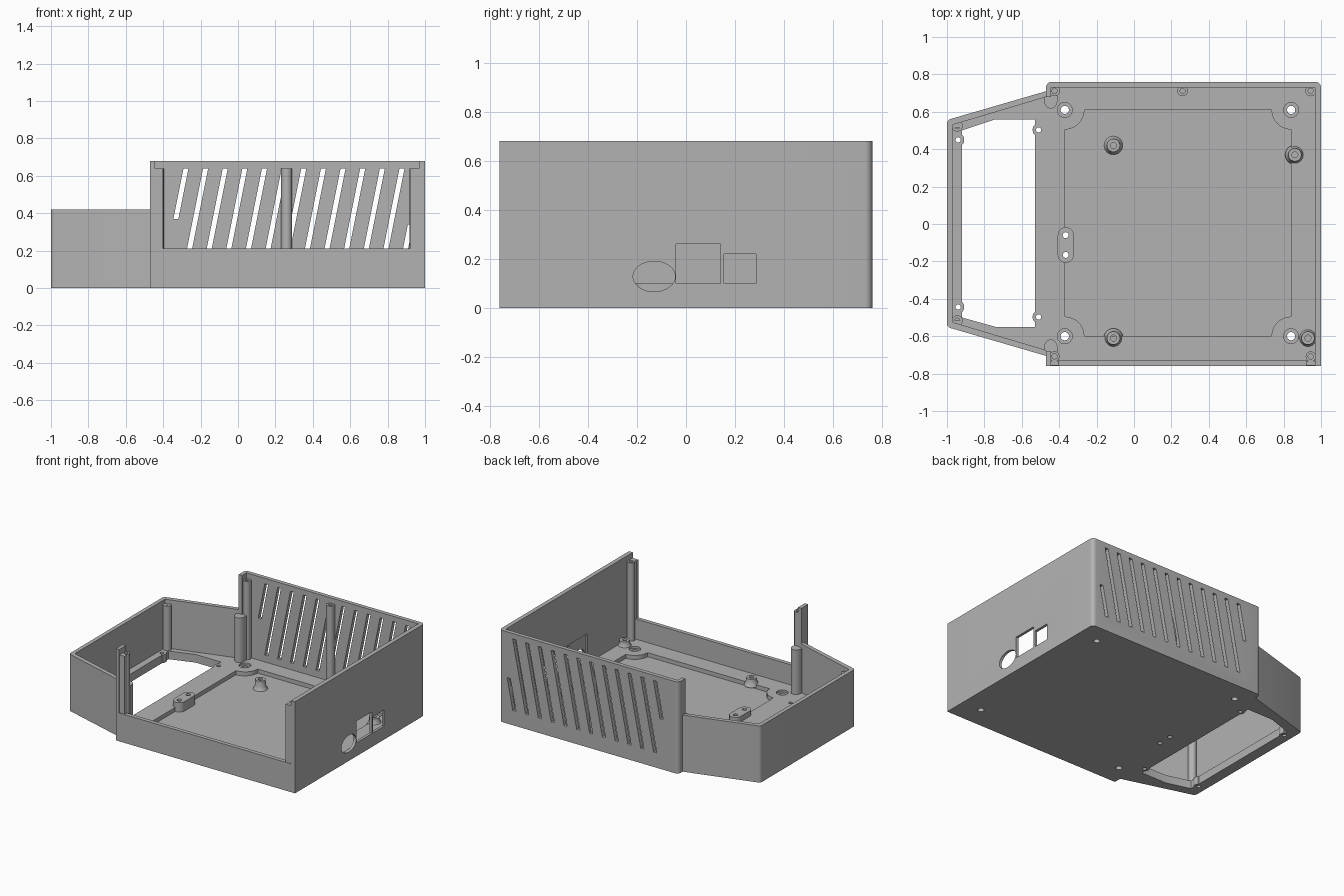
import bpy
import bmesh
from math import cos, sin, pi, radians
from mathutils import Matrix

old = bpy.data.objects.get("Cube")
if old:
    bpy.data.objects.remove(old)

GREY = (0.45, 0.45, 0.45, 1)
mat = bpy.data.materials.new("grey plastic")
mat.use_nodes = True
mat.diffuse_color = GREY
mat.node_tree.nodes["Principled BSDF"].inputs["Base Color"].default_value = GREY

FLOOR, TOP, LOW_TOP, POST_TOP = 0.06, 0.68, 0.42, 0.64


def finish(name, bm):
    bmesh.ops.recalc_face_normals(bm, faces=bm.faces)
    mesh = bpy.data.meshes.new(name)
    bm.to_mesh(mesh)
    bm.free()
    mesh.materials.append(mat)
    ob = bpy.data.objects.new(name, mesh)
    bpy.context.collection.objects.link(ob)
    return ob


def prism(name, pts, lo, hi, axis="z"):
    """Extrude a 2D outline along an axis."""
    place = {"z": lambda a, b, h: (a, b, h),
             "x": lambda a, b, h: (h, a, b),
             "y": lambda a, b, h: (a, h, b)}[axis]
    bm = bmesh.new()
    low = [bm.verts.new(place(a, b, lo)) for a, b in pts]
    high = [bm.verts.new(place(a, b, hi)) for a, b in pts]
    bm.faces.new(low)
    bm.faces.new(high)
    for i in range(len(pts)):
        j = (i + 1) % len(pts)
        bm.faces.new((low[i], low[j], high[j], high[i]))
    return finish(name, bm)


def lathe(name, profile, x, y, steps=24):
    """Spin an (r, z) profile about a vertical axis."""
    bm = bmesh.new()
    verts = [bm.verts.new((r, 0, z)) for r, z in profile]
    edges = [bm.edges.new(p) for p in zip(verts, verts[1:])]
    bmesh.ops.spin(bm, geom=verts + edges, cent=(0, 0, 0), axis=(0, 0, 1),
                   angle=2 * pi, steps=steps)
    bmesh.ops.remove_doubles(bm, verts=bm.verts, dist=1e-5)
    bm.transform(Matrix.Translation((x, y, 0)))
    return finish(name, bm)


def arc(x, y, rx, ry, start, end, n=8):
    return [(x + rx * cos(radians(start + (end - start) * i / n)),
             y + ry * sin(radians(start + (end - start) * i / n))) for i in range(n + 1)]


def disc(x, y, rx, ry=None, n=24):
    return arc(x, y, rx, ry or rx, 0, 360, n)[:-1]


def rect(x0, x1, y0, y1):
    return [(x0, y0), (x1, y0), (x1, y1), (x0, y1)]


def cut(ob, pts, lo, hi, axis="z"):
    """Remove a prism from an object."""
    cutter = prism("cutter", pts, lo, hi, axis)
    cutter.hide_render = True
    mod = ob.modifiers.new("cut", "BOOLEAN")
    mod.operation = "DIFFERENCE"
    mod.solver = "EXACT"
    mod.object = cutter
    bpy.context.view_layer.objects.active = ob
    bpy.ops.object.modifier_apply(modifier=mod.name)
    bpy.data.objects.remove(cutter)


# Main tray, open at the top, the left side and most of the front
main = prism("main_shell", [(-0.47, -0.76), (1, -0.76)] + arc(0.97, 0.73, 0.03, 0.03, 0, 90)
             + arc(-0.44, 0.73, 0.03, 0.03, 90, 180), 0, TOP)
cut(main, rect(-0.443, 0.968, -0.73, 0.73), FLOOR, 1)
cut(main, rect(-0.6, -0.40, -0.68, 0.68), FLOOR, 1)
cut(main, rect(-0.443, 0.968, -0.9, -0.7), 0.21, 1)

# Sunken floor panel with round lands at its corners
R = 0.105
X0, X1, Y0, Y1 = -0.37, 0.84, -0.60, 0.61
cut(main, arc(X0, Y0, R, R, 90, 0) + arc(X1, Y0, R, R, 180, 90)
    + arc(X1, Y1, R, R, 270, 180) + arc(X0, Y1, R, R, 360, 270), 0.03, 0.2)
for x in (X0, X1):
    for y in (Y0, Y1):
        cut(main, disc(x, y, 0.04), 0.045, 0.2)
        cut(main, disc(x, y, 0.022), -0.1, 0.2)

# Slanted vents in the back wall
SLANT, HALF = 0.2, 0.0135
for i in range(13):
    top_x = -0.278 + 0.105 * i
    z0 = 0.37 if i == 0 else 0.11
    z1 = 0.34 if i == 12 else POST_TOP
    a, b = (top_x - SLANT * (POST_TOP - z) for z in (z0, z1))
    cut(main, [(a - HALF, z0), (a + HALF, z0), (b + HALF, z1), (b - HALF, z1)],
        0.70, 0.80, "y")

# Connector openings and the thinned wall behind them
cut(main, rect(-0.23, 0.35, FLOOR + 0.005, 0.28), 0.90, 0.98, "x")
cut(main, disc(-0.13, 0.128, 0.086, 0.062, 32), 0.9, 1.1, "x")
cut(main, rect(-0.04, 0.14, 0.10, 0.26), 0.9, 1.1, "x")
cut(main, rect(0.155, 0.285, 0.10, 0.22), 0.9, 1.1, "x")

# Lower side bay with slanted walls and a large floor window
bay = prism("side_bay", [(-0.47, -0.705), (-0.47, 0.71)] + arc(-0.975, 0.537, 0.025, 0.025, 107, 180, 4)
            + arc(-0.975, -0.532, 0.025, 0.025, 180, 253, 4), 0, LOW_TOP)
cut(bay, [(-0.4, -0.695), (-0.4, 0.70), (-0.97, 0.53), (-0.97, -0.525)], FLOOR, 1)
cut(bay, [(-0.92, -0.50), (-0.74, -0.55), (-0.53, -0.55), (-0.53, 0.56),
          (-0.74, 0.56), (-0.92, 0.50)], -0.1, 0.2)
for s in (-1, 1):
    for x, y in ((-0.94, 0.447), (-0.51, 0.50)):
        cut(bay, disc(x, s * y + 0.003, 0.014, n=16), -0.1, 0.2)
        side = 1 if x < -0.7 else -1
        edge = -0.92 if x < -0.7 else -0.53
        prism("window_tab", arc(edge, s * y + 0.003, 0.012 * side, 0.025, -90, 90), 0, FLOOR)


def screw_post(name, x, y, r, z1, hole=0.014):
    return lathe(name, [(r, 0.03), (r, z1), (hole, z1), (hole, z1 - 0.12), (0, z1 - 0.12)], x, y)


# Screw posts against the walls
for x, y in ((-0.425, 0.712), (0.26, 0.712), (0.945, 0.712)):
    screw_post("back_post", x, y, 0.029, POST_TOP)
for x in (-0.425, 0.945):
    screw_post("front_post", x, -0.708, 0.027, POST_TOP)
    prism("front_post_web", rect(x - 0.025, x + 0.025, -0.757, -0.732), 0.20, POST_TOP)
    prism("front_post_rib", rect(x - 0.012, x + 0.012, -0.74, -0.728), 0.20, POST_TOP)
for s in (-1, 1):
    screw_post("bay_post", -0.945, s * 0.52 + 0.003, 0.029, 0.39)
    prism("bay_post_web", rect(-0.972, -0.93, s * 0.53 - 0.014, s * 0.53 + 0.014), 0.03, 0.388)
    prism("inner_boss", disc(-0.445, s * 0.667, 0.037, 0.05), 0.03, 0.39)

# Flared board standoffs
for x, y, base in ((-0.11, 0.42, 0.03), (-0.11, -0.61, 0.05), (0.86, 0.37, 0.05), (0.93, -0.61, 0.05)):
    lathe("standoff", [(0.052, base - 0.005), (0.044, base + 0.012), (0.037, base + 0.025), (0.035, 0.10),
                       (0.016, 0.10), (0.016, 0.05), (0, 0.05)], x, y)

# Oblong clamp boss with two through holes
clamp = prism("clamp_boss", arc(-0.365, -0.06, 0.043, 0.043, 0, 180, 12)
              + arc(-0.365, -0.165, 0.043, 0.043, 180, 360, 12), 0.02, 0.10)
for y in (-0.06, -0.165):
    for ob in (clamp, main):
        cut(ob, disc(-0.365, y, 0.016, n=16), -0.1, 0.2)

# Smooth the round surfaces, keep edges sharp
bpy.ops.object.select_all(action="DESELECT")
for ob in bpy.context.collection.objects:
    if ob.type == "MESH" and ob.data.materials and ob.data.materials[0] == mat:
        ob.select_set(True)
        bpy.context.view_layer.objects.active = ob
bpy.ops.object.shade_smooth_by_angle(angle=radians(30))
